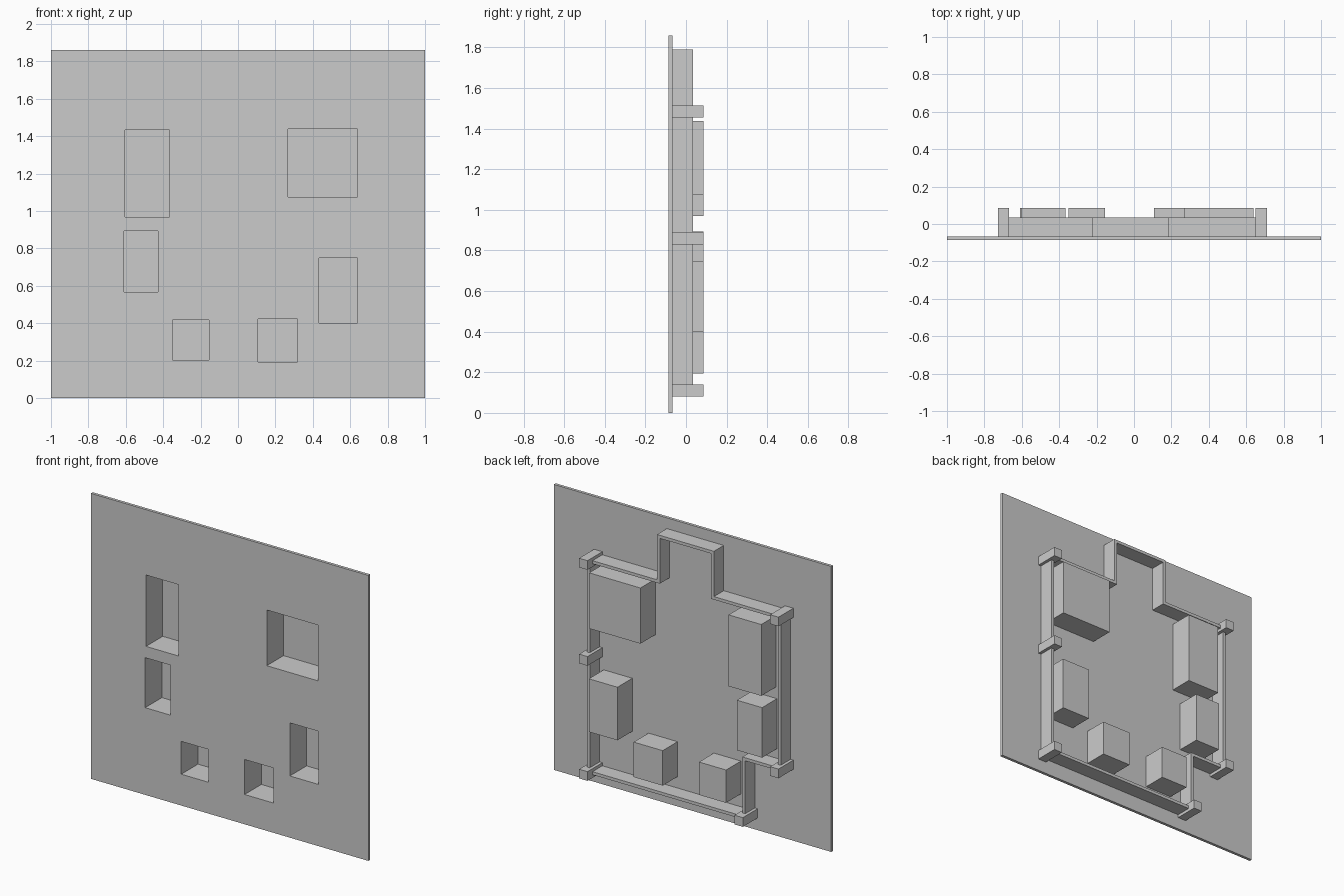
import bpy, bmesh

if "Cube" in bpy.data.objects:
    bpy.data.objects.remove(bpy.data.objects["Cube"])

FRONT, PLATE_BACK, RIB_BACK, BACK = -0.086, -0.067, 0.034, 0.086
HEIGHT = 1.86

# Pocket openings: x0, x1, z0, z1
POCKETS = [
    (-0.603, -0.367, 0.969, 1.434), (-0.609, -0.427, 0.568, 0.894),
    (-0.349, -0.154, 0.204, 0.418), (0.108, 0.317, 0.194, 0.422),
    (0.434, 0.640, 0.402, 0.748), (0.268, 0.638, 1.076, 1.439),
]
L, R, LOW, TOP = -0.697, 0.68, 0.11, 1.485
STEP_X, STEP_Z = -0.44, 0.495


def new_object(name, bm):
    mesh = bpy.data.meshes.new(name)
    bm.to_mesh(mesh)
    bm.free()
    obj = bpy.data.objects.new(name, mesh)
    bpy.context.collection.objects.link(obj)
    return obj


def add_box(bm, x0, x1, y0, y1, z0, z1):
    verts = bmesh.ops.create_cube(bm, size=1)["verts"]
    for v in verts:
        v.co = (x1 if v.co.x > 0 else x0, y1 if v.co.y > 0 else y0,
                z1 if v.co.z > 0 else z0)
    return {f for v in verts for f in v.link_faces}


# Panel with openings cut through
bm = bmesh.new()
add_box(bm, -1, 1, FRONT, PLATE_BACK, 0, HEIGHT)
panel = new_object("panel", bm)

bm = bmesh.new()
for x0, x1, z0, z1 in POCKETS:
    add_box(bm, x0, x1, FRONT - 0.1, BACK, z0, z1)
cutter = new_object("opening_cutter", bm)
cutter.hide_render = True
cutter.hide_set(True)
cut = panel.modifiers.new("openings", 'BOOLEAN')
cut.operation = 'DIFFERENCE'
cut.solver = 'EXACT'
cut.object = cutter

# Thin-walled pockets, open toward the front
for i, (x0, x1, z0, z1) in enumerate(POCKETS, 1):
    bm = bmesh.new()
    faces = add_box(bm, x0, x1, PLATE_BACK, BACK, z0, z1)
    bm.normal_update()
    bmesh.ops.delete(bm, geom=[f for f in faces if f.normal.y < -0.5],
                     context='FACES_ONLY')
    new_object(f"pocket_{i}", bm)

# Stiffening rib running round the back
path = [(L, TOP), (-0.215, TOP), (-0.215, 1.78), (0.175, 1.78), (0.175, TOP),
        (R, TOP), (R, LOW), (STEP_X, LOW), (STEP_X, STEP_Z), (L, STEP_Z)]
bm = bmesh.new()
rows = [[bm.verts.new((x, y, z)) for x, z in path] for y in (PLATE_BACK, RIB_BACK)]
for i in range(len(path)):
    j = (i + 1) % len(path)
    bm.faces.new((rows[0][i], rows[0][j], rows[1][j], rows[1][i]))
rib = new_object("perimeter_rib", bm)
solid = rib.modifiers.new("thickness", 'SOLIDIFY')
solid.thickness = 0.02
solid.offset = 0
solid.use_even_offset = True

# Square mounting posts along the rib
for i, (x, z) in enumerate([(L, TOP), (R, TOP), (R, 0.86), (R, LOW),
                            (STEP_X, LOW), (L, STEP_Z)], 1):
    bm = bmesh.new()
    add_box(bm, x - 0.03, x + 0.03, PLATE_BACK, BACK, z - 0.03, z + 0.03)
    new_object(f"mounting_post_{i}", bm)
